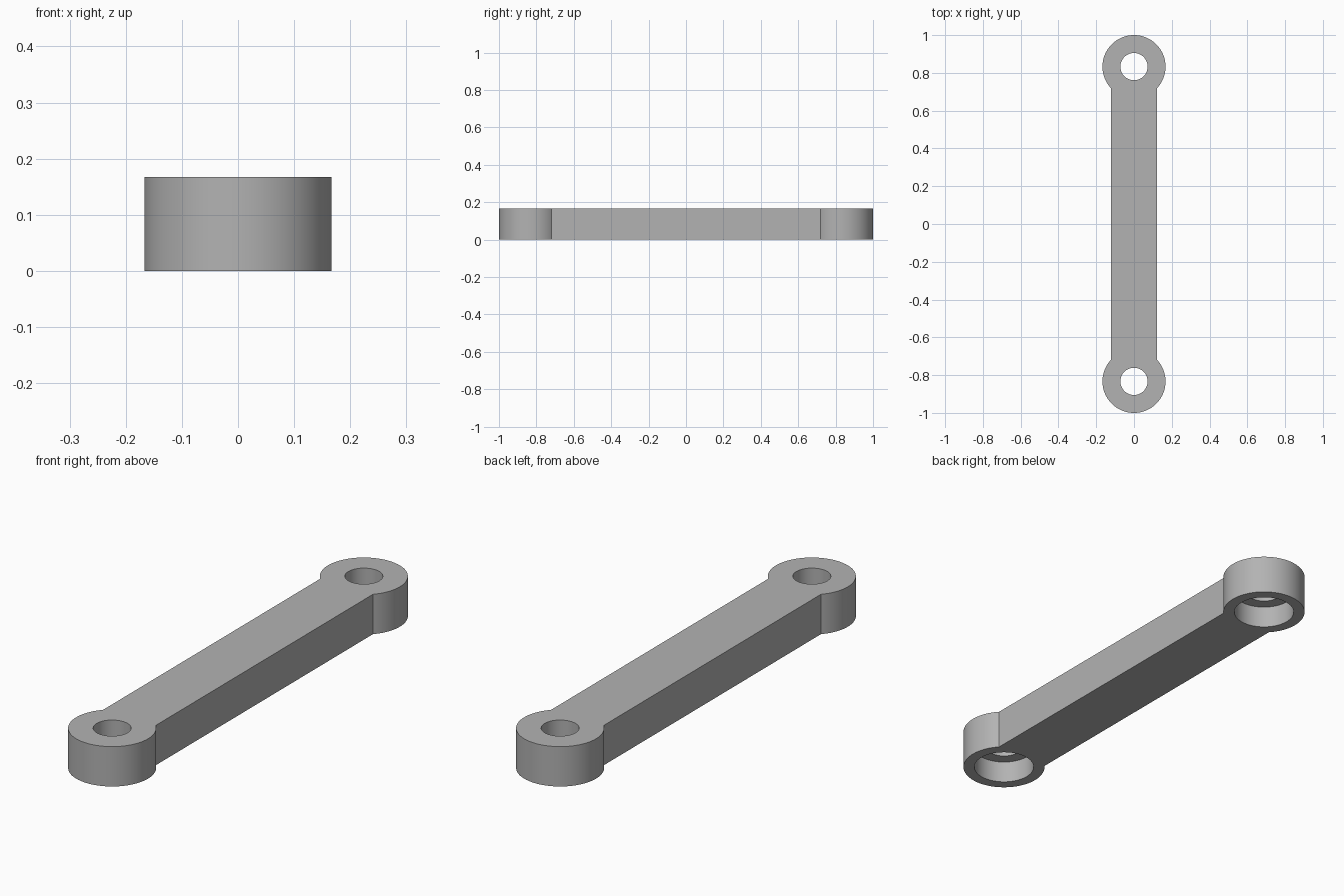
import bpy, bmesh
from math import asin, cos, sin, pi

if "Cube" in bpy.data.objects:
    bpy.data.objects.remove(bpy.data.objects["Cube"], do_unlink=True)

HEIGHT = 0.167
EYE_Y, EYE_R = 0.833, 0.167
BAR_HALF = 0.122
HOLE_R, BORE_R, BORE_DEPTH = 0.072, 0.122, 0.094
ARC_STEPS = 72

grey = bpy.data.materials.new("mid grey")
grey.use_nodes = True
colour = (0.45, 0.45, 0.45, 1)
grey.diffuse_color = colour
grey.node_tree.nodes["Principled BSDF"].inputs["Base Color"].default_value = colour


def prism(name, outline, z0, z1):
    """Extrude a closed outline from z0 up to z1."""
    bm = bmesh.new()
    face = bm.faces.new([bm.verts.new((x, y, z0)) for x, y in outline])
    top = bmesh.ops.extrude_face_region(bm, geom=[face])["geom"]
    verts = [v for v in top if isinstance(v, bmesh.types.BMVert)]
    bmesh.ops.translate(bm, verts=verts, vec=(0, 0, z1 - z0))
    bmesh.ops.recalc_face_normals(bm, faces=bm.faces)
    mesh = bpy.data.meshes.new(name)
    bm.to_mesh(mesh)
    bm.free()
    mesh.materials.append(grey)
    obj = bpy.data.objects.new(name, mesh)
    bpy.context.collection.objects.link(obj)
    return obj


def arc(cy, r, start, end, steps):
    angles = [start + (end - start) * i / steps for i in range(steps + 1)]
    return [(r * cos(a), cy + r * sin(a)) for a in angles]


# Link arm: straight bar running into a round eye at each end
neck = asin(BAR_HALF / EYE_R) - pi / 2
back_eye = arc(EYE_Y, EYE_R, neck, pi - neck, ARC_STEPS)
front_eye = [(-x, -y) for x, y in back_eye]
link = prism("link_arm", back_eye + front_eye, 0, HEIGHT)

# Through hole and wider bearing seat from below in each eye
for side in (-1, 1):
    for r, top in ((HOLE_R, HEIGHT + 0.1), (BORE_R, BORE_DEPTH)):
        circle = arc(side * EYE_Y, r, 0, 2 * pi, ARC_STEPS)[:-1]
        cutter = prism("bore_cutter", circle, -0.1, top)
        cutter.hide_render = True
        cut = link.modifiers.new("bore", "BOOLEAN")
        cut.operation = "DIFFERENCE"
        cut.solver = "EXACT"
        cut.object = cutter
        bpy.context.view_layer.objects.active = link
        bpy.ops.object.modifier_apply(modifier=cut.name)
        bpy.data.objects.remove(cutter, do_unlink=True)

# Smooth round walls, crisp rims
bpy.ops.object.select_all(action="DESELECT")
link.select_set(True)
bpy.context.view_layer.objects.active = link
bpy.ops.object.shade_smooth_by_angle(angle=pi / 6)
